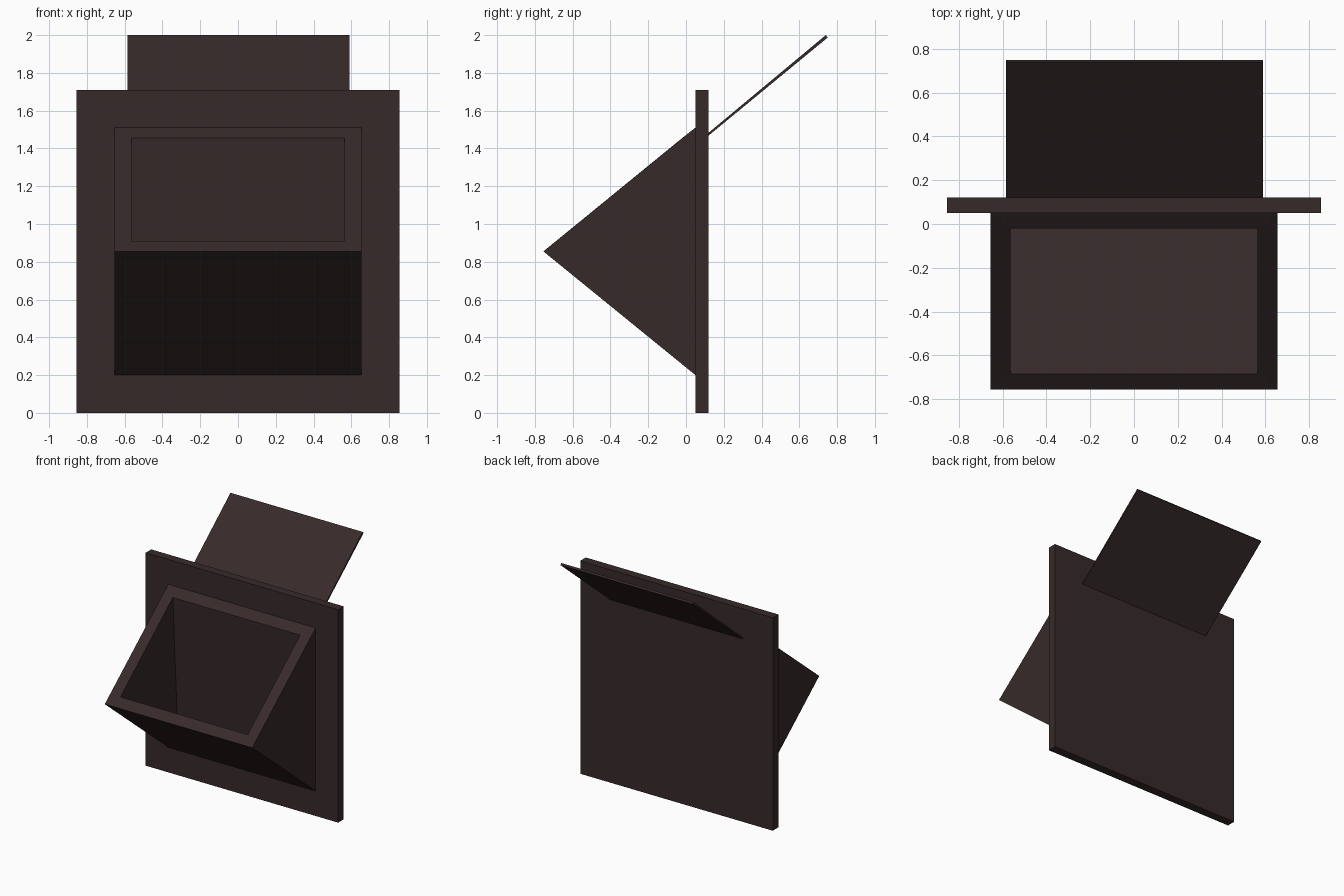
import bpy, bmesh

if "Cube" in bpy.data.objects:
    bpy.data.objects.remove(bpy.data.objects["Cube"])

mat = bpy.data.materials.new("dark brown")
mat.diffuse_color = (0.038, 0.023, 0.023, 1)
mat.use_nodes = True
mat.node_tree.nodes["Principled BSDF"].inputs["Base Color"].default_value = mat.diffuse_color


def finish(name, bm):
    bmesh.ops.recalc_face_normals(bm, faces=bm.faces[:])
    mesh = bpy.data.meshes.new(name)
    bm.to_mesh(mesh)
    bm.free()
    mesh.materials.append(mat)
    bpy.context.collection.objects.link(bpy.data.objects.new(name, mesh))


def prism(name, profile, x0, x1):
    """Extrude a closed (y, z) profile along x."""
    bm = bmesh.new()
    face = bm.faces.new([bm.verts.new((x0, y, z)) for y, z in profile])
    ext = bmesh.ops.extrude_face_region(bm, geom=[face])
    moved = [v for v in ext["geom"] if isinstance(v, bmesh.types.BMVert)]
    bmesh.ops.translate(bm, verts=moved, vec=(x1 - x0, 0, 0))
    finish(name, bm)


# Upright back plate
prism("back_plate", [(0.05, 0), (0.12, 0), (0.12, 1.71), (0.05, 1.71)], -0.855, 0.855)

# Thin sloping lid behind the plate
prism("rear_flap", [(0.10, 1.452), (0.11, 1.475), (0.74, 2.0), (0.75, 1.987)], -0.585, 0.59)

# Wedge-shaped hopper, hollow, open on its sloping top
bm = bmesh.new()


def ring(profile, x):
    return [[bm.verts.new((s * x, y, z)) for y, z in profile] for s in (-1, 1)]


# profile order: top edge, front lip, bottom edge
oL, oR = ring([(0.05, 1.51), (-0.755, 0.855), (0.05, 0.2)], 0.655)
iL, iR = ring([(-0.02, 1.455), (-0.685, 0.91), (0.049, 0.23)], 0.565)
for L, R in ((oL, oR), (iL, iR)):
    bm.faces.new(L)                             # side walls
    bm.faces.new(R)
    bm.faces.new((L[1], L[2], R[2], R[1]))      # sloping floor
    bm.faces.new((L[2], L[0], R[0], R[2]))      # back wall
outer = [oL[0], oL[1], oR[1], oR[0]]
inner = [iL[0], iL[1], iR[1], iR[0]]
for k in range(4):                              # rim
    j = (k + 1) % 4
    bm.faces.new((outer[k], outer[j], inner[j], inner[k]))
finish("hopper", bm)
